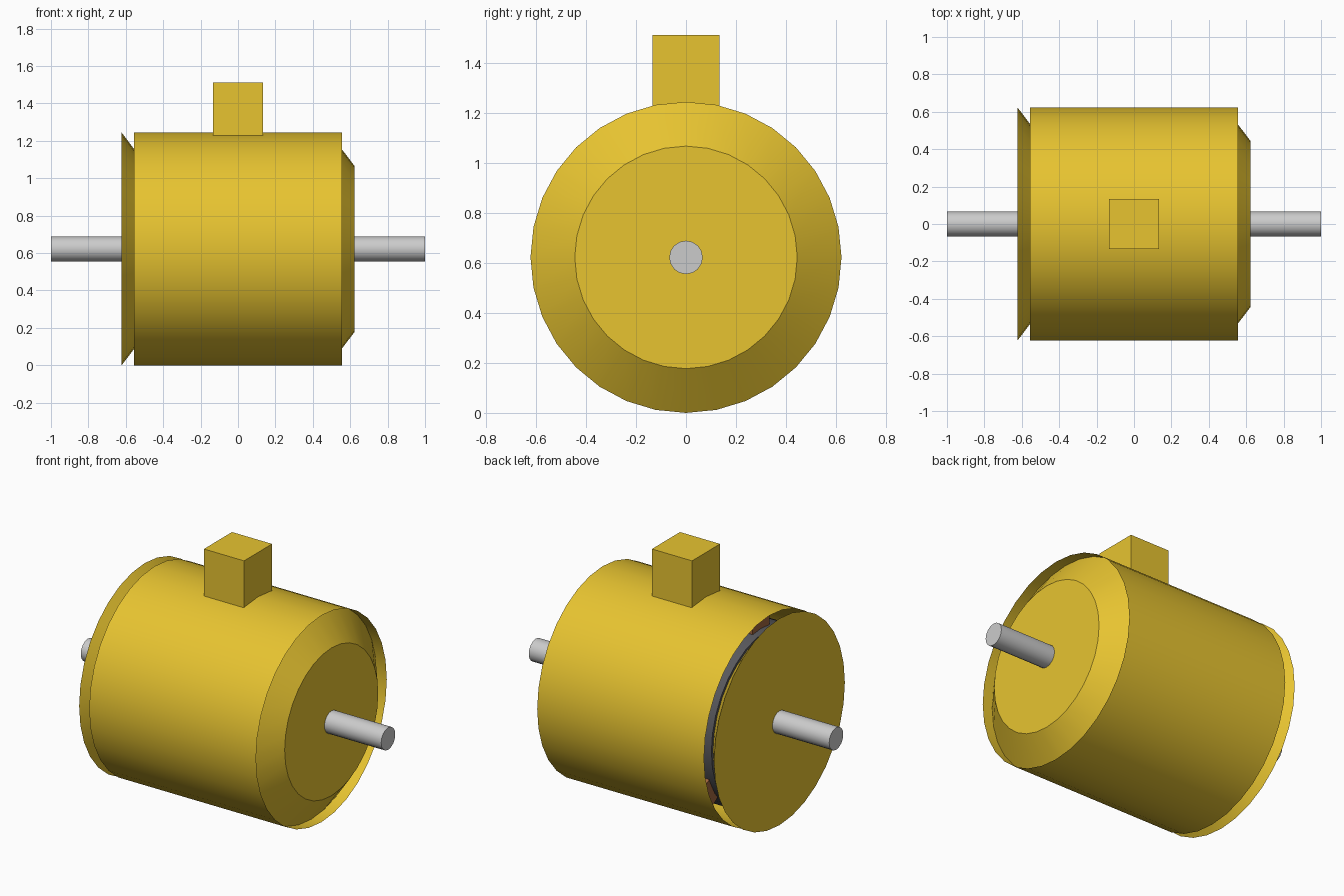
import bpy
from math import pi, sin, cos, radians

if "Cube" in bpy.data.objects:
    bpy.data.objects.remove(bpy.data.objects["Cube"])

Z = 0.622   # shaft axis height
R = 0.622   # housing radius


def colour(name, rgb):
    m = bpy.data.materials.new(name)
    m.diffuse_color = (*rgb, 1)
    m.use_nodes = True
    m.node_tree.nodes["Principled BSDF"].inputs["Base Color"].default_value = m.diffuse_color
    return m


yellow = colour("yellow_paint", (0.8, 0.55, 0.03))
dark = colour("dark_steel", (0.1, 0.1, 0.11))
copper = colour("copper", (0.35, 0.13, 0.05))


def lathe(name, x0, r0, x1, r1, mat=None, sides=32, fill='NGON'):
    """Cylinder or frustum along x, from x0 to x1."""
    bpy.ops.mesh.primitive_cone_add(vertices=sides, radius1=r0, radius2=r1, depth=x1 - x0,
                                    end_fill_type=fill, location=((x0 + x1) / 2, 0, Z),
                                    rotation=(0, pi / 2, 0))
    return finish(name, mat)


def box(name, size, loc, mat, tilt=0):
    bpy.ops.mesh.primitive_cube_add(size=1, location=loc, rotation=(tilt, 0, 0))
    bpy.context.object.scale = size
    return finish(name, mat, smooth=False)


def finish(name, mat, smooth=True):
    ob = bpy.context.object
    ob.name = name
    if mat:
        ob.data.materials.append(mat)
    if smooth:
        bpy.ops.object.shade_smooth_by_angle(angle=radians(30))
    return ob


# Open-ended housing shell
lathe("housing", -0.555, R, 0.555, R, yellow, fill='NOTHING')

# Identical tapered end caps, both narrowing towards +x
for side, x in (("left", -0.555), ("right", 0.555)):
    lathe(side + "_end_cap", x - 0.067, R, x + 0.067, 0.445, yellow)

# Stator and rotor inside the housing
lathe("stator", -0.54, 0.53, 0.54, 0.53, dark)
lathe("rotor", -0.61, 0.4, 0.61, 0.4, dark)

# Three copper windings between stator and housing
for i in range(3):
    a = i * 2 * pi / 3
    box(f"winding_{i + 1}", (1.0, 0.16, 0.1),
        (0, -sin(a) * 0.545, Z + cos(a) * 0.545), copper, a)

# Shaft through both ends
lathe("shaft", -1, 0.067, 1, 0.067, sides=16)

# Terminal box on top
box("terminal_box", (0.267, 0.267, 0.311), (0, 0, 1.3555), yellow)
